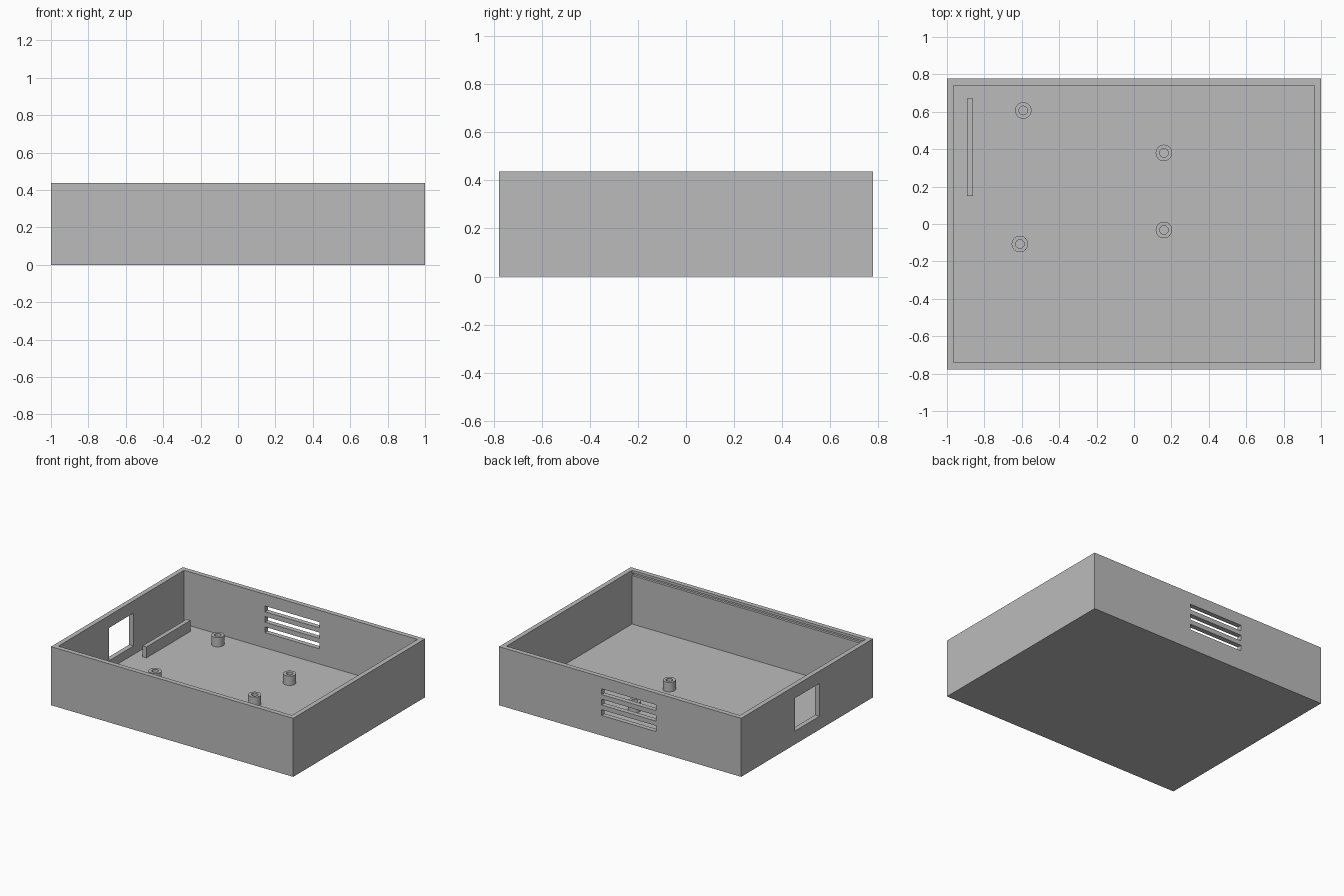
import bpy
from mathutils import Vector

cube = bpy.data.objects.get("Cube")
if cube:
    bpy.data.objects.remove(cube, do_unlink=True)

grey = bpy.data.materials.new("plain grey")
grey.use_nodes = True
grey.diffuse_color = (0.5, 0.5, 0.5, 1)
grey.node_tree.nodes["Principled BSDF"].inputs["Base Color"].default_value = (0.5, 0.5, 0.5, 1)

HX, HY, TOP = 1.0, 0.777, 0.437      # half width, half depth, height
WALL, FLOOR = 0.036, 0.036


def finish(obj, name):
    obj.name = name
    obj.data.materials.append(grey)
    return obj


def box(name, low, high):
    low, high = Vector(low), Vector(high)
    bpy.ops.mesh.primitive_cube_add(size=1, location=(low + high) / 2)
    obj = bpy.context.object
    obj.scale = high - low
    bpy.ops.object.transform_apply(location=False, rotation=False, scale=True)
    return finish(obj, name)


def cylinder(name, x, y, low, high, radius):
    bpy.ops.mesh.primitive_cylinder_add(
        vertices=40, radius=radius, depth=high - low, location=(x, y, (low + high) / 2))
    return finish(bpy.context.object, name)


def cut(target, cutter):
    mod = target.modifiers.new("cut", 'BOOLEAN')
    mod.operation = 'DIFFERENCE'
    mod.solver = 'EXACT'
    mod.object = cutter
    bpy.context.view_layer.objects.active = target
    bpy.ops.object.modifier_apply(modifier=mod.name)
    bpy.data.objects.remove(cutter, do_unlink=True)


# Open tray
ix, iy = HX - WALL, HY - WALL
tray = box("enclosure_tray", (-HX, -HY, 0), (HX, HY, TOP))
cut(tray, box("cavity", (-ix, -iy, FLOOR), (ix, iy, TOP + 0.1)))

# Connector window in the side wall
cut(tray, box("window", (-HX - 0.1, -0.145, 0.10), (-ix + 0.02, 0.145, 0.345)))

# Three vent slots in the back wall
for i in range(3):
    z = 0.15 + i * 0.078
    cut(tray, box("vent", (-0.295, iy - 0.02, z), (0.153, HY + 0.1, z + 0.043)))

# Lid groove along the inside of the front wall
cut(tray, box("groove", (-ix, -iy - 0.018, 0.398), (ix, -iy + 0.02, 0.418)))

# Upright rib beside the window
box("board_rib", (-0.893, 0.15, FLOOR - 0.005), (-0.861, 0.67, 0.118))

# Hollow mounting posts
for i, (x, y) in enumerate([(-0.592, 0.607), (-0.61, -0.107), (0.16, 0.38), (0.16, -0.032)]):
    post = cylinder(f"mounting_post_{i + 1}", x, y, FLOOR - 0.005, 0.106, 0.044)
    cut(post, cylinder("screw_hole", x, y, FLOOR, 0.2, 0.023))
    bpy.ops.object.select_all(action='DESELECT')
    post.select_set(True)
    bpy.context.view_layer.objects.active = post
    bpy.ops.object.shade_smooth_by_angle()
